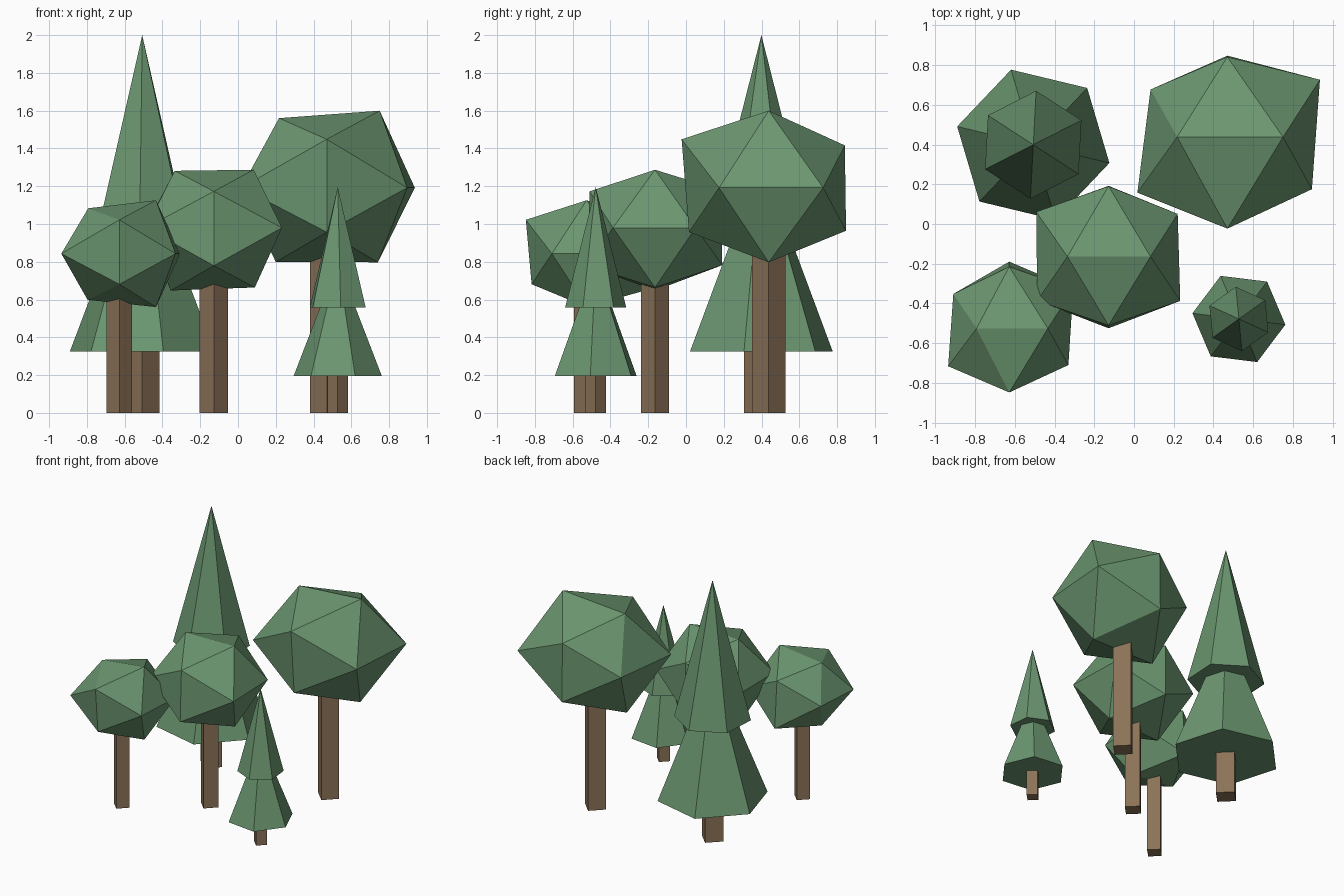
import bpy, bmesh
from math import radians, sqrt
from mathutils import Matrix

cube = bpy.data.objects.get("Cube")
if cube:
    bpy.data.objects.remove(cube, do_unlink=True)

PHI = (1 + sqrt(5)) / 2
SQUASH = 0.9


def material(name, rgb):
    mat = bpy.data.materials.new(name)
    mat.use_nodes = True
    color = (*rgb, 1)
    mat.diffuse_color = color
    shader = next(n for n in mat.node_tree.nodes if n.type == 'BSDF_PRINCIPLED')
    shader.inputs["Base Color"].default_value = color
    return mat


leaf_green = material("leaf green", (0.147, 0.305, 0.162))
bark_brown = material("bark brown", (0.262, 0.171, 0.098))


def add_object(name, bm, mat, location):
    bmesh.ops.recalc_face_normals(bm, faces=bm.faces)
    mesh = bpy.data.meshes.new(name)
    bm.to_mesh(mesh)
    bm.free()
    mesh.materials.append(mat)
    obj = bpy.data.objects.new(name, mesh)
    obj.location = location
    bpy.context.collection.objects.link(obj)
    return obj


def add_cone(name, mat, x, y, bottom, top, sides, r_bottom, r_top, turn=0):
    bm = bmesh.new()
    bmesh.ops.create_cone(bm, cap_ends=True, segments=sides,
                          radius1=r_bottom, radius2=r_top, depth=top - bottom,
                          matrix=Matrix.Rotation(radians(turn), 4, 'Z'))
    bmesh.ops.remove_doubles(bm, verts=bm.verts, dist=0.0001)
    add_object(name, bm, mat, (x, y, (bottom + top) / 2))


def add_trunk(name, x, y, height, radius):
    # four-sided post with a corner towards the front
    add_cone(name, bark_brown, x, y, 0, height, 4, radius, radius)


def add_crown(name, center, sizes):
    # icosahedron whose corners are pushed in or out along their own direction
    corners = ([(sx, 0, sz * PHI) for sz in (1, -1) for sx in (-1, 1)]
               + [(0, sy * PHI, sz) for sy in (-1, 1) for sz in (1, -1)]
               + [(sx * PHI, sy, 0) for sy in (1, -1) for sx in (-1, 1)])
    bm = bmesh.new()
    for (x, y, z), s in zip(corners, sizes):
        bm.verts.new((x * s, y * s, z * s * SQUASH))
    bmesh.ops.convex_hull(bm, input=bm.verts)
    add_object(name, bm, leaf_green, center)


def round_tree(name, center, trunk_radius, sizes):
    x, y, z = center
    add_trunk(name + "_trunk", x, y, z - sizes[0] * 0.8, trunk_radius)
    add_crown(name + "_crown", center, sizes)


def pine_tree(name, x, y, scale, low_turn, high_turn):
    add_trunk(name + "_trunk", x, y, 0.5 * scale, 0.092 * scale)
    add_cone(name + "_lower_tier", leaf_green, x, y, 0.325 * scale, 1.34 * scale,
             6, 0.394 * scale, 0, low_turn)
    add_cone(name + "_upper_tier", leaf_green, x, y, 0.932 * scale, 2 * scale,
             6, 0.272 * scale, 0, high_turn)


# Round trees: corner sizes run top, bottom, front, back, then the girdle
round_tree("large_round_tree", (0.47, 0.438, 1.192), 0.089,
           (.253, .28, .27, .271, .285, .261, .249, .253, .239, .288, .28, .263))
round_tree("middle_round_tree", (-0.128, -0.164, 0.98), 0.075,
           (.207, .211, .228, .217, .214, .223, .219, .22, .225, .215, .222, .223))
round_tree("small_round_tree", (-0.628, -0.526, 0.843), 0.067,
           (.165, .194, .168, .194, .199, .18, .192, .208, .174, .199, .19, .184))

# Pines: two stacked six-sided tiers on a short trunk
pine_tree("tall_pine", -0.507, 0.399, 1, 16.5, -3)
pine_tree("small_pine", 0.528, -0.478, 0.598, 23, 5.5)
